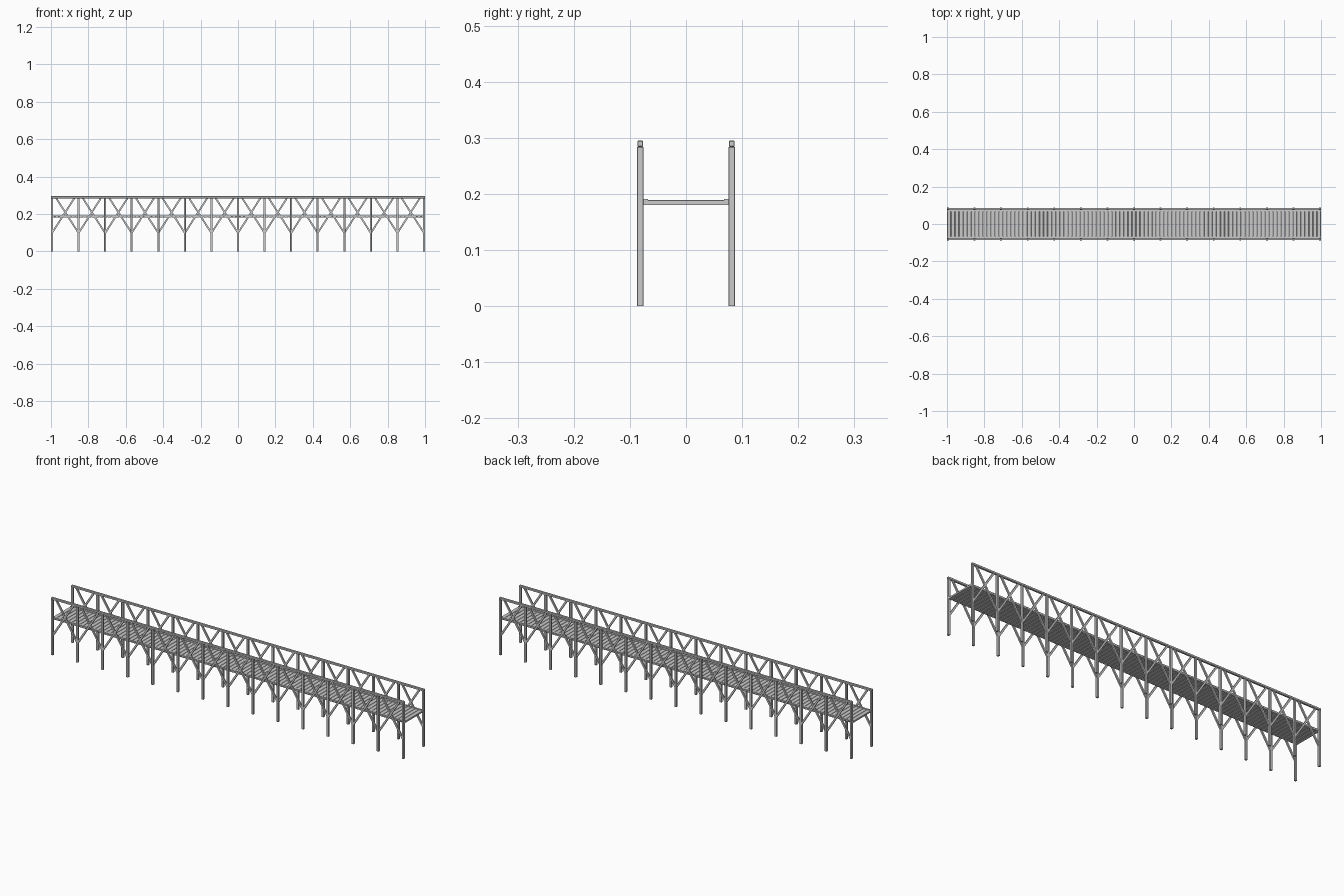
import bpy, bmesh, math
from mathutils import Matrix, Vector

if "Cube" in bpy.data.objects:
    bpy.data.objects.remove(bpy.data.objects["Cube"])

BAYS = 14
END = 0.9945
STEP = 2 * END / BAYS
SIDE = 0.0815


def add_box(bm, centre, size, angle=0.0):
    m = (Matrix.Translation(Vector(centre)) @ Matrix.Rotation(angle, 4, 'Y')
         @ Matrix.Diagonal((*size, 1)))
    bmesh.ops.create_cube(bm, size=1.0, matrix=m)


def finish(name, bm, bevel=0.0):
    mesh = bpy.data.meshes.new(name)
    bm.to_mesh(mesh)
    bm.free()
    obj = bpy.data.objects.new(name, mesh)
    bpy.context.collection.objects.link(obj)
    if bevel:
        mod = obj.modifiers.new("bevel", 'BEVEL')
        mod.width = bevel
        mod.segments = 1
    return obj


def add_strut(bm, x0, z0, x1, z1, y):
    dx, dz = x1 - x0, z1 - z0
    add_box(bm, ((x0 + x1) / 2, y, (z0 + z1) / 2),
            (math.hypot(dx, dz), 0.007, 0.009), -math.atan2(dz, dx))


for label, s in (("front", -1), ("back", 1)):
    y = s * SIDE

    # Upright posts, from the ground to the handrail
    bm = bmesh.new()
    for i in range(BAYS + 1):
        add_box(bm, (-END + i * STEP, y, 0.142), (0.011, 0.011, 0.284))
    finish(label + "_posts", bm, 0.0008)

    # Handrail
    bm = bmesh.new()
    add_box(bm, (0, y, 0.2895), (2.0, 0.0105, 0.011))
    finish(label + "_handrail", bm, 0.0015)

    # Crossed braces: low on one post, up to the rail near the next
    bm = bmesh.new()
    for i in range(BAYS):
        a = -END + i * STEP
        b = a + STEP
        add_strut(bm, a, 0.098, b - 0.021, 0.287, y)
        add_strut(bm, b, 0.098, a + 0.021, 0.287, y)
    finish(label + "_braces", bm)

    # Thin edge strip lying on the deck
    bm = bmesh.new()
    add_box(bm, (0, s * 0.0725, 0.1885), (1.998, 0.009, 0.005))
    finish(label + "_deck_edge", bm)

# Deck planks laid across the bridge
bm = bmesh.new()
count = 93
pitch = 2.0 / count
for i in range(count):
    add_box(bm, (-1 + (i + 0.5) * pitch, 0, 0.1845),
            (pitch - 0.0015, 0.155, 0.009))
finish("deck_planks", bm, 0.0008)
